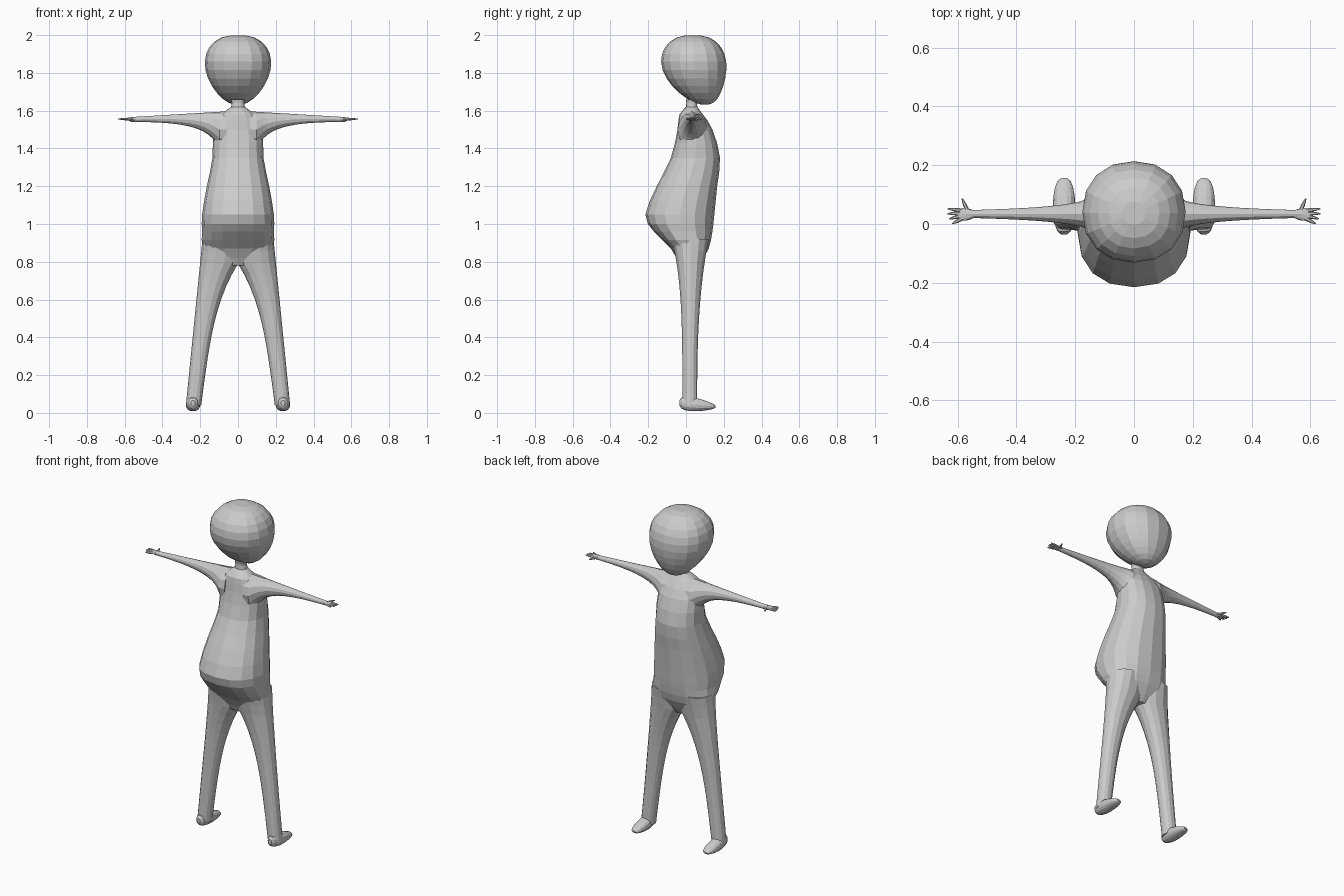
import bpy, bmesh
from math import cos, sin, pi, copysign
from mathutils import Vector

cube = bpy.data.objects.get("Cube")
if cube:
    bpy.data.objects.remove(cube, do_unlink=True)

grey = (0.6, 0.6, 0.6, 1)
clay = bpy.data.materials.new("plain grey")
clay.use_nodes = True
clay.diffuse_color = grey
clay.node_tree.nodes["Principled BSDF"].inputs["Base Color"].default_value = grey


def skin(name, rings):
    """Join equal-length point rings into a closed flat-faced tube."""
    bm = bmesh.new()
    loops = [[bm.verts.new(point) for point in ring] for ring in rings]
    for low, high in zip(loops, loops[1:]):
        for i in range(len(low)):
            bm.faces.new((low[i - 1], low[i], high[i], high[i - 1]))
    bm.faces.new(loops[0])
    bm.faces.new(loops[-1])
    bmesh.ops.recalc_face_normals(bm, faces=bm.faces)
    mesh = bpy.data.meshes.new(name)
    bm.to_mesh(mesh)
    bm.free()
    mesh.materials.append(clay)
    obj = bpy.data.objects.new(name, mesh)
    bpy.context.collection.objects.link(obj)


def round_off(value, square):
    return copysign(abs(value) ** (2 / square), value)


def loft(name, axis, sections, sides=16, square=2.2, mirror=1):
    """Sections are (position, centre_a, centre_b, radius_a, radius_b)."""
    rings = []
    for pos, centre_a, centre_b, radius_a, radius_b in sections:
        ring = []
        for i in range(sides):
            angle = 2 * pi * i / sides
            a = centre_a + radius_a * round_off(cos(angle), square)
            b = centre_b + radius_b * round_off(sin(angle), square)
            x, y, z = {"x": (pos, a, b), "y": (a, pos, b), "z": (a, b, pos)}[axis]
            ring.append((x * mirror, y, z))
        rings.append(ring)
    skin(name, rings)


def steps(count):
    return [i / count for i in range(count + 1)]


def eased_steps(count):
    """Fractions from end to end, closer together near both ends."""
    return [(1 - cos(pi * (0.04 + 0.92 * t))) / 2 for t in steps(count)]


def smooth_rows(rows):
    """Add a curved midpoint between neighbouring profile rows."""
    rows = [Vector(row) for row in rows]
    result = []
    for i in range(len(rows) - 1):
        before, here = rows[max(i - 1, 0)], rows[i]
        after, beyond = rows[i + 1], rows[min(i + 2, len(rows) - 1)]
        result += [here, (9 * (here + after) - before - beyond) / 16]
    return result + [rows[-1]]


def head_section(u):
    """Broad dome whose lower end leans toward the back."""
    radius = 0.176 * sin(pi * u ** 1.36) ** 0.36
    lean = 0.037 + 0.065 * (1 - u) ** 3
    return 1.63 + 0.37 * u, 0, lean, radius, radius * 0.98


def leg_section(z):
    """Leg that splays toward the ankle and flares into the hip."""
    outer = 0.28 - 0.1 * z
    inner = max(0.2 - 0.13 * z - z ** 4 / 4, -0.01)
    front = -0.02 - 0.08 * z ** 4
    back = 0.06 + 0.08 * z ** 3
    return z, (outer + inner) / 2, (front + back) / 2, (outer - inner) / 2, (back - front) / 2


def foot_section(t):
    """Foot that thins toward the toe, which points to the back."""
    bulge = sin(pi * t) ** 0.3
    return 0.193 * t - 0.036, 0.238, 0.053 - 0.02 * t, 0.038 * bulge, (0.05 - 0.03 * t) * bulge


def arm_section(t):
    """Arm with a straight top edge and a quickly narrowing underside."""
    x = 0.06 * 9.5 ** t
    spread = max(x, 0.1)
    height = 0.02 / spread - 0.01
    depth = 0.016 / spread - 0.002
    return x, 0.034, 1.6 - 0.06 * x - height / 2, depth / 2, height / 2


def palm_section(t):
    return 0.54 + 0.06 * t, 0.033, 1.555, 0.01 + 0.012 * sin(pi * t * 0.8), 0.012 - 0.006 * t


def finger(name, start, end, mirror):
    """Thin tapered digit."""
    start, end = Vector(start), Vector(end)
    up = Vector((0, 0, 1))
    across = (end - start).cross(up).normalized()
    rings = []
    for t in steps(4):
        radius = 0.007 * (1 - t ** 3 * 0.7)
        ring = []
        for i in range(6):
            angle = pi * i / 3
            point = start.lerp(end, t) + radius * (across * cos(angle) + up * sin(angle))
            ring.append((point.x * mirror, point.y, point.z))
        rings.append(ring)
    skin(name, rings)


# Head, heavier at the back
loft("head", "z", [head_section(u) for u in eased_steps(12)])

# Torso with round belly, ending in the neck: height, half width, front, back
torso_rows = smooth_rows([
    (0.78, 0.06, -0.03, 0.07),
    (0.87, 0.18, -0.08, 0.12),
    (0.96, 0.19, -0.17, 0.14),
    (1.05, 0.19, -0.215, 0.15),
    (1.2, 0.165, -0.155, 0.165),
    (1.35, 0.135, -0.08, 0.18),
    (1.5, 0.13, -0.045, 0.14),
    (1.58, 0.09, -0.035, 0.09),
    (1.62, 0.036, 0, 0.06),
    (1.66, 0.036, 0, 0.06),
])
loft("torso", "z", [(z, 0, (front + back) / 2, width, (back - front) / 2)
                    for z, width, front, back in torso_rows], square=2.3)

for mirror, label in ((1, "left"), (-1, "right")):
    # Legs and feet
    loft(label + "_leg", "z", [leg_section(0.04 + 0.88 * t) for t in steps(14)],
         sides=14, mirror=mirror)
    loft(label + "_foot", "y", [foot_section(t) for t in eased_steps(8)],
         sides=14, mirror=mirror)

    # Arms and palms
    loft(label + "_arm", "x", [arm_section(t) for t in steps(14)],
         sides=12, square=2, mirror=mirror)
    loft(label + "_palm", "x", [palm_section(t) for t in steps(4)],
         sides=12, square=2, mirror=mirror)

    # Thumb and fanned fingers
    finger(label + "_thumb", (0.565, 0.04, 1.555), (0.585, 0.087, 1.555), mirror)
    for i in range(4):
        root = (0.58, 0.045 - 0.008 * i, 1.555)
        tip = (0.634 - 0.0025 * i * (i - 1), 0.052 - 0.017 * i, 1.556)
        finger(f"{label}_finger_{i + 1}", root, tip, mirror)
